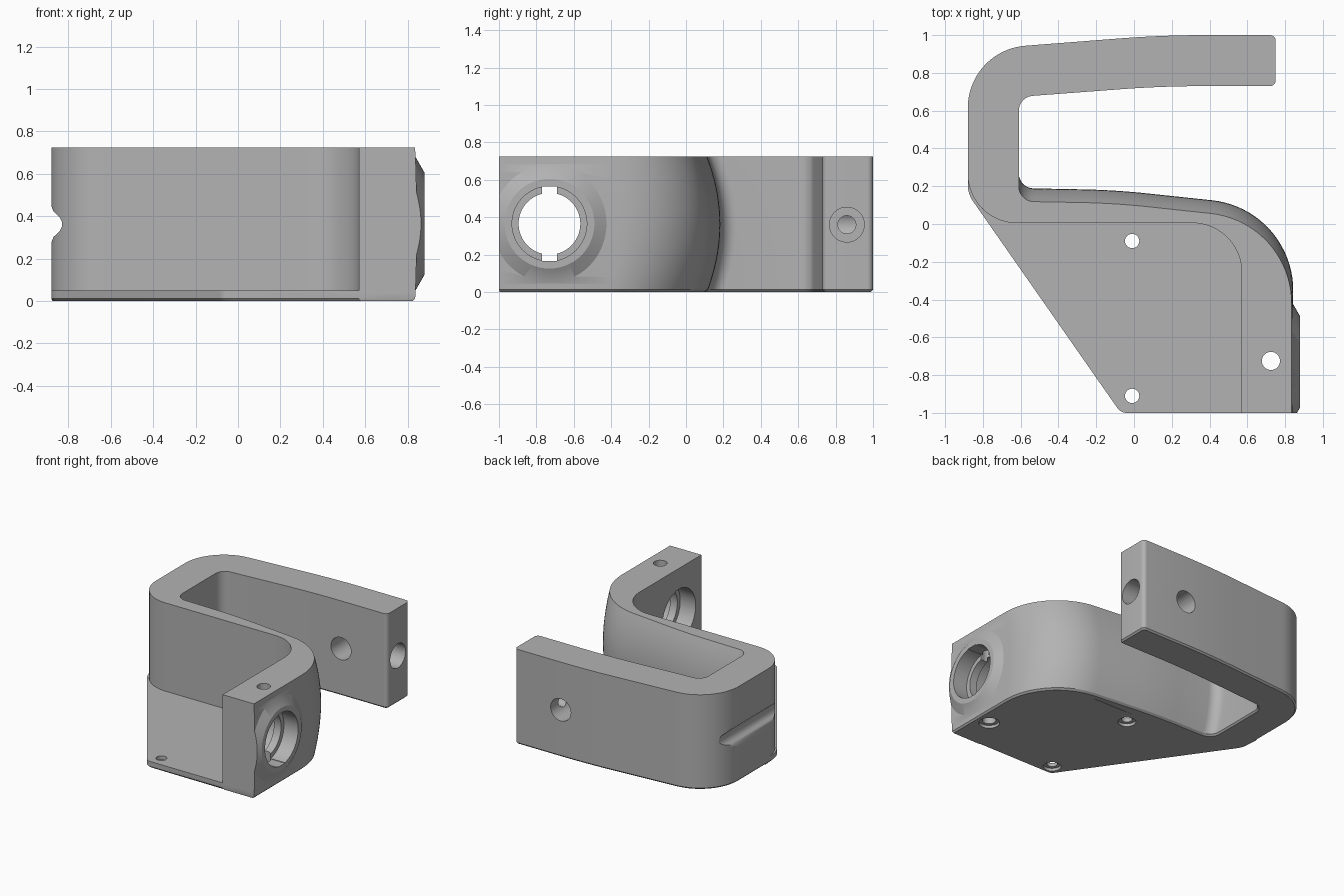
import bpy, bmesh, math
from mathutils import Vector, Matrix

if "Cube" in bpy.data.objects:
    bpy.data.objects.remove(bpy.data.objects["Cube"])

H, MID = 0.725, 0.3625

mat = bpy.data.materials.new("plain grey")
mat.diffuse_color = (0.45, 0.45, 0.45, 1)
mat.use_nodes = True
mat.node_tree.nodes["Principled BSDF"].inputs["Base Color"].default_value = mat.diffuse_color


def rounded(corners, seg=10):
    """Closed outline from (x, y, radius) corners with filleted corners."""
    out, n = [], len(corners)
    for i, (x, y, r) in enumerate(corners):
        p = Vector((x, y))
        if r == 0:
            out.append(p)
            continue
        a = (Vector(corners[i - 1][:2]) - p).normalized()
        b = (Vector(corners[(i + 1) % n][:2]) - p).normalized()
        half = a.angle(b) / 2
        c = p + (a + b).normalized() * (r / math.sin(half))
        start = p + a * (r / math.tan(half)) - c
        end = p + b * (r / math.tan(half)) - c
        sweep = start.angle_signed(end)
        steps = seg * 2 if r > 0.2 else seg
        for k in range(steps + 1):
            out.append(c + Matrix.Rotation(-sweep * k / steps, 2) @ start)
    return out


def inset(loop, d):
    """Move a counter-clockwise outline inwards."""
    res = []
    for i, p in enumerate(loop):
        t = (loop[(i + 1) % len(loop)] - loop[i - 1]).normalized()
        res.append(p + Vector((-t.y, t.x)) * d)
    return res


def loft(name, layers):
    """Solid from stacked (z, outline) layers."""
    bm = bmesh.new()
    rings = [[bm.verts.new((p[0], p[1], z)) for p in loop] for z, loop in layers]
    n = len(rings[0])
    for lo, hi in zip(rings, rings[1:]):
        for i in range(n):
            j = (i + 1) % n
            bm.faces.new((lo[i], lo[j], hi[j], hi[i]))
    bm.faces.new(rings[0][::-1])
    bm.faces.new(rings[-1])
    bmesh.ops.recalc_face_normals(bm, faces=bm.faces)
    me = bpy.data.meshes.new(name)
    bm.to_mesh(me)
    bm.free()
    ob = bpy.data.objects.new(name, me)
    bpy.context.collection.objects.link(ob)
    me.materials.append(mat)
    return ob


def rod(name, axis, a, b, centre, r1, r2=None, seg=48):
    """Cylinder or cone along an axis from a to b; centre is the other two coordinates."""
    r2 = r1 if r2 is None else r2
    ring = lambda r: [Vector((r * math.cos(t * math.tau / seg), r * math.sin(t * math.tau / seg)))
                      for t in range(seg)]
    ob = loft(name, [(a, ring(r1)), (b, ring(r2))])
    u, v = centre
    for vert in ob.data.vertices:
        x, y, z = vert.co
        vert.co = {"x": (z, u + x, v + y), "y": (u + y, z, v + x), "z": (u + x, v + y, z)}[axis]
    return ob


def box(name, lo, hi):
    (x0, y0, z0), (x1, y1, z1) = lo, hi
    loop = [Vector(p) for p in ((x0, y0), (x1, y0), (x1, y1), (x0, y1))]
    return loft(name, [(z0, loop), (z1, loop)])


def combine(target, tool, op):
    mod = target.modifiers.new(op.lower(), "BOOLEAN")
    mod.operation, mod.object, mod.solver = op, tool, "EXACT"
    bpy.context.view_layer.objects.active = target
    bpy.ops.object.modifier_apply(modifier=mod.name)
    bpy.data.objects.remove(tool)


def wall_outline(b):
    """Hooked wall outline; b = 0 at the rims, 1 at mid height where the side bulges."""
    return rounded([
        (0.75, 1.0, 0.03), (0.15, 1.0, 6), (-0.88, 0.92, 0.33), (-0.88, 0.005, 0.26),
        (0.57, 0.005, 0.26), (0.57, -1.0, 0), (0.835 + 0.008 * b, -1.0, 0),
        (0.835 + 0.008 * b, 0.01 + 0.07 * b, 0.48), (-0.1, 0.11 + 0.07 * b, 4),
        (-0.61, 0.12 + 0.07 * b, 0.08), (-0.61, 0.673, 0.08), (0.15, 0.73, 6), (0.75, 0.73, 0.03)])


# Hooked wall with a barrel-shaped lower arm and a small chamfer underneath
bulge = lambda z: 1 - ((z - MID) / MID) ** 2
zs = [0.012] + [H * k / 18 for k in range(1, 19)]
bracket = loft("bracket", [(0, inset(wall_outline(0), 0.012))] + [(z, wall_outline(bulge(z))) for z in zs])

# Base plate
base = rounded([(-0.88, 0.3, 0), (-0.88, 0.16, 0.15), (-0.07, -1.0, 0.06), (0.7, -1.0, 0),
                (0.7, -0.2, 0), (0.45, 0.02, 0), (-0.6, 0.04, 0), (-0.7, 0.3, 0)])
combine(bracket, loft("plate", [(0, inset(base, 0.012)), (0.012, base), (0.05, base)]), "UNION")

# Conical boss around the large socket, trimmed flush with the front
boss = rod("boss", "x", 0.82, 0.88, (-0.73, 0.365), 0.345, 0.24, 96)
combine(boss, box("trim", (0.5, -1.5, -0.5), (1.2, -1.0, 1.2)), "DIFFERENCE")
combine(bracket, boss, "UNION")

# Large socket with an inner lip and two key slots
socket = (-0.73, 0.365)
cutters = [rod("socket_outer", "x", 0.76, 1.0, socket, 0.2, seg=64),
           rod("socket_bore", "x", 0.4, 1.0, socket, 0.165, seg=64),
           rod("socket_inner", "x", 0.4, 0.70, socket, 0.2, seg=64),
           box("socket_slots", (0.4, -0.77, 0.165), (1.0, -0.69, 0.565))]

# Screw holes: two countersunk in the plate, one through the boss
for x, y, r in ((-0.01, -0.09, 0.038), (-0.01, -0.91, 0.038), (0.725, -0.725, 0.048)):
    cutters.append(rod("screw_hole", "z", -0.1, 1.0, (x, y), r, seg=32))
    cutters.append(rod("screw_recess", "z", -0.1, 0.022, (x, y), r + 0.025, seg=32))

# Arm holes: stepped one in the tip, cross hole through the side
cutters += [rod("tip_hole", "x", 0.55, 1.0, (0.86, 0.36), 0.093),
            rod("tip_bore", "x", 0.36, 1.0, (0.86, 0.36), 0.048),
            rod("cross_hole", "y", 0.6, 1.2, (0.36, 0.36), 0.085)]

# Horizontal groove on the back of the hook, with flared lips
half = [(-0.92, 0.088), (-0.88, 0.085), (-0.87, 0.06), (-0.855, 0.046), (-0.84, 0.032), (-0.831, 0.012)]
prof = half + [(x, -z) for x, z in reversed(half)]
groove = loft("groove", [(-0.2, prof), (1.2, prof)])
for v in groove.data.vertices:
    x, z, y = v.co
    v.co = (x, y, MID + z)
groove.data.flip_normals()
cutters.append(groove)

for c in cutters:
    combine(bracket, c, "DIFFERENCE")

# Smooth curved surfaces, keep crisp edges
bpy.ops.object.select_all(action="DESELECT")
bracket.select_set(True)
bpy.context.view_layer.objects.active = bracket
bpy.ops.object.shade_smooth_by_angle(angle=math.radians(28))
